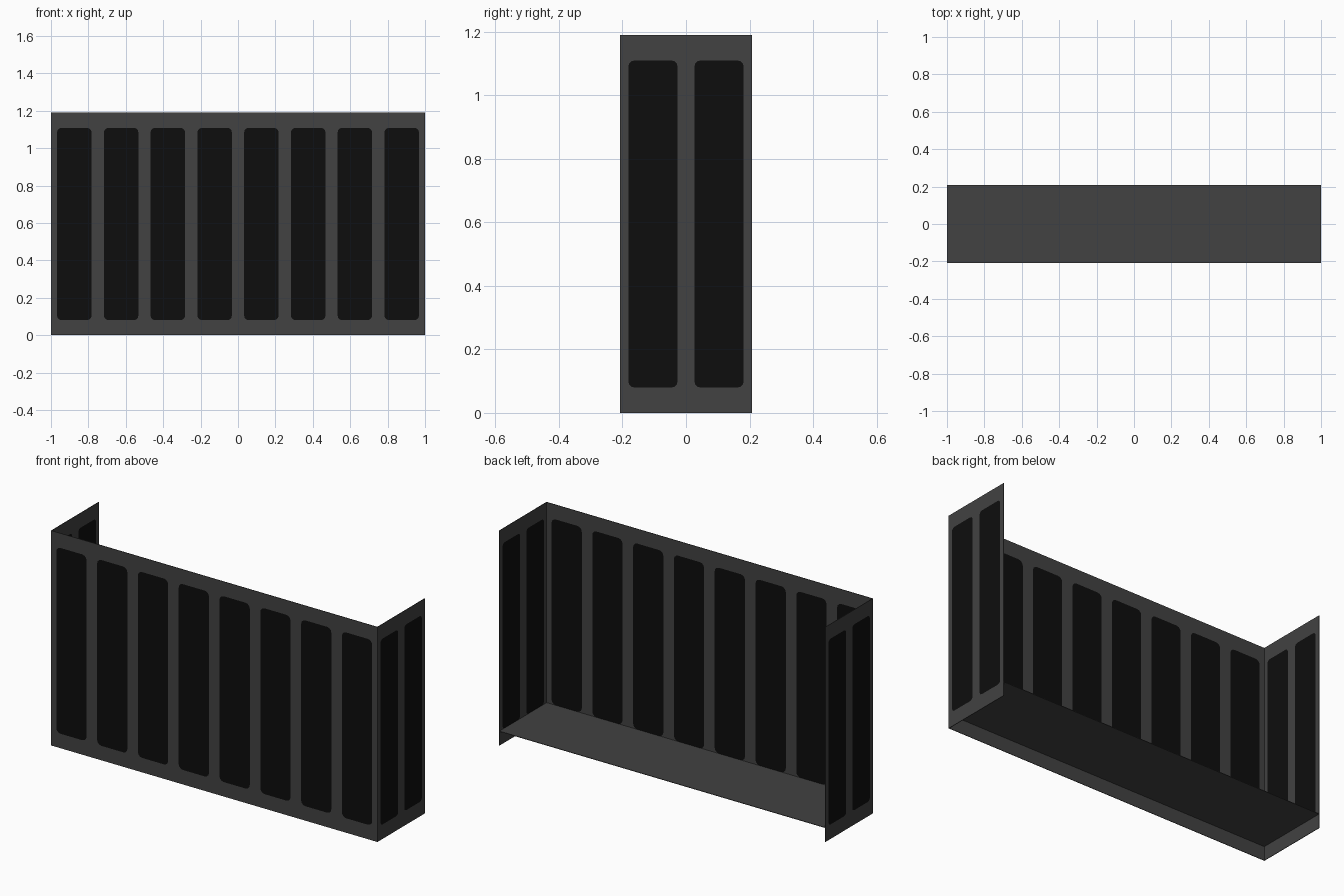
import bpy, bmesh, math
from mathutils import Vector

if "Cube" in bpy.data.objects:
    bpy.data.objects.remove(bpy.data.objects["Cube"])

W, D, H = 1.0, 0.208, 1.19      # half width, half depth, height
SLOT_LOW, SLOT_HIGH = 0.08, 1.109
FLOOR_Z = 0.08
THICK = 0.003


def material(name, value):
    m = bpy.data.materials.new(name)
    m.diffuse_color = (value, value, value, 1)
    m.use_nodes = True
    m.node_tree.nodes["Principled BSDF"].inputs["Base Color"].default_value = m.diffuse_color
    return m


grey = material("dark_grey_metal", 0.054)
black = material("black_infill", 0.004)


def finish(name, bm, mats):
    me = bpy.data.meshes.new(name)
    bm.to_mesh(me)
    bm.free()
    ob = bpy.data.objects.new(name, me)
    bpy.context.collection.objects.link(ob)
    for m in mats:
        me.materials.append(m)
    mod = ob.modifiers.new("thickness", 'SOLIDIFY')
    mod.thickness = THICK
    mod.offset = -1
    return ob


def railing(name, origin, along, length, count, radius, segs=3):
    """Upright sheet with a row of rounded black infill faces."""
    bm = bmesh.new()
    origin, along = Vector(origin), Vector(along)
    cell = length / count
    half = cell * 0.742 / 2

    def vert(s, z):
        return bm.verts.new(origin + along * s + Vector((0, 0, z)))

    for i in range(count):
        a, mid = i * cell, (i + 0.5) * cell
        outer = [vert(a + cell, H), vert(a, H), vert(a, 0), vert(a + cell, 0)]
        centres = [(mid + half - radius, SLOT_HIGH - radius),
                   (mid - half + radius, SLOT_HIGH - radius),
                   (mid - half + radius, SLOT_LOW + radius),
                   (mid + half - radius, SLOT_LOW + radius)]
        arcs = []
        for k, (cx, cz) in enumerate(centres):
            angles = [math.pi / 2 * (k + j / segs) for j in range(segs + 1)]
            arcs.append([vert(cx + radius * math.cos(t), cz + radius * math.sin(t))
                         for t in angles])
        # infill
        bm.faces.new([v for arc in arcs for v in arc]).material_index = 1
        # surrounding frame
        for k in range(4):
            n = (k + 1) % 4
            for p, q in zip(arcs[k], arcs[k][1:]):
                bm.faces.new((outer[k], q, p))
            bm.faces.new((outer[k], outer[n], arcs[n][0], arcs[k][-1]))
    bmesh.ops.remove_doubles(bm, verts=bm.verts, dist=1e-5)
    return finish(name, bm, (grey, black))


# Three railing sides, open at the back
railing("front_railing", (-W, -D, 0), (1, 0, 0), 2 * W, 8, 0.026)
railing("right_railing", (W, -D, 0), (0, 1, 0), 2 * D, 2, 0.018)
railing("left_railing", (-W, D, 0), (0, -1, 0), 2 * D, 2, 0.018)

# Balcony floor, slightly above the lower edge
bm = bmesh.new()
e = 0.001
bm.faces.new([bm.verts.new((x, y, FLOOR_Z)) for x, y in
              ((-W + e, -D + e), (W - e, -D + e), (W - e, D), (-W + e, D))])
finish("floor", bm, (grey,))
